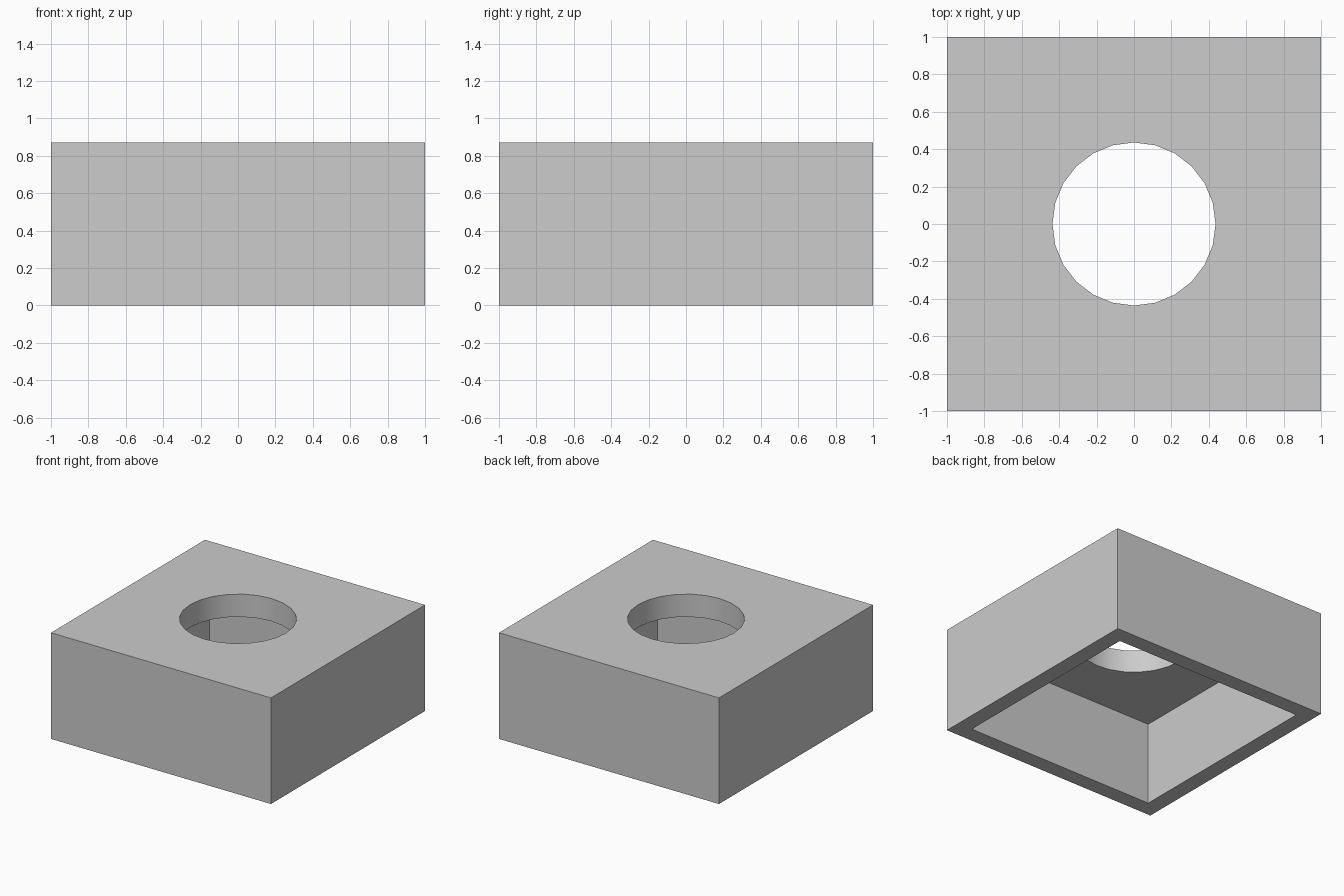
import bpy
import bmesh
from math import radians
from mathutils import Matrix

HALF, HEIGHT = 1.0, 0.872
RECESS_HALF, RECESS_DEPTH = 0.867, 0.685
HOLE_RADIUS, HOLE_SIDES = 0.436, 24

default = bpy.data.objects.get("Cube")
if default:
    bpy.data.objects.remove(default)

grey = bpy.data.materials.new("light_grey")
grey.use_nodes = True
colour = (0.604, 0.604, 0.604, 1)
grey.diffuse_color = colour
grey.node_tree.nodes["Principled BSDF"].inputs["Base Color"].default_value = colour


def add_object(name, bm):
    mesh = bpy.data.meshes.new(name)
    bm.to_mesh(mesh)
    bm.free()
    mesh.materials.append(grey)
    obj = bpy.data.objects.new(name, mesh)
    bpy.context.collection.objects.link(obj)
    return obj


def box(name, half, bottom, top):
    bm = bmesh.new()
    place = Matrix.Translation((0, 0, (bottom + top) / 2))
    size = Matrix.Diagonal((2 * half, 2 * half, top - bottom, 1))
    bmesh.ops.create_cube(bm, size=1, matrix=place @ size)
    return add_object(name, bm)


# Square block, with a square recess below and a round hole through the top
block = box("block", HALF, 0, HEIGHT)
recess = box("recess_cutter", RECESS_HALF, -0.5, RECESS_DEPTH)

bm = bmesh.new()
bmesh.ops.create_cone(bm, cap_ends=True, segments=HOLE_SIDES, radius1=HOLE_RADIUS,
                      radius2=HOLE_RADIUS, depth=2, matrix=Matrix.Translation((0, 0, 1.4)))
hole = add_object("hole_cutter", bm)

# Apply the cuts, then drop the cutters
bpy.context.view_layer.objects.active = block
for cutter in (recess, hole):
    cutter.hide_render = True
    cut = block.modifiers.new("cut", "BOOLEAN")
    cut.operation = "DIFFERENCE"
    cut.solver = "EXACT"
    cut.object = cutter
    bpy.ops.object.modifier_apply(modifier=cut.name)
    bpy.data.objects.remove(cutter)

# Smooth the hole wall, keep the box edges sharp
bpy.ops.object.select_all(action="DESELECT")
block.select_set(True)
bpy.ops.object.shade_smooth_by_angle(angle=radians(30))
